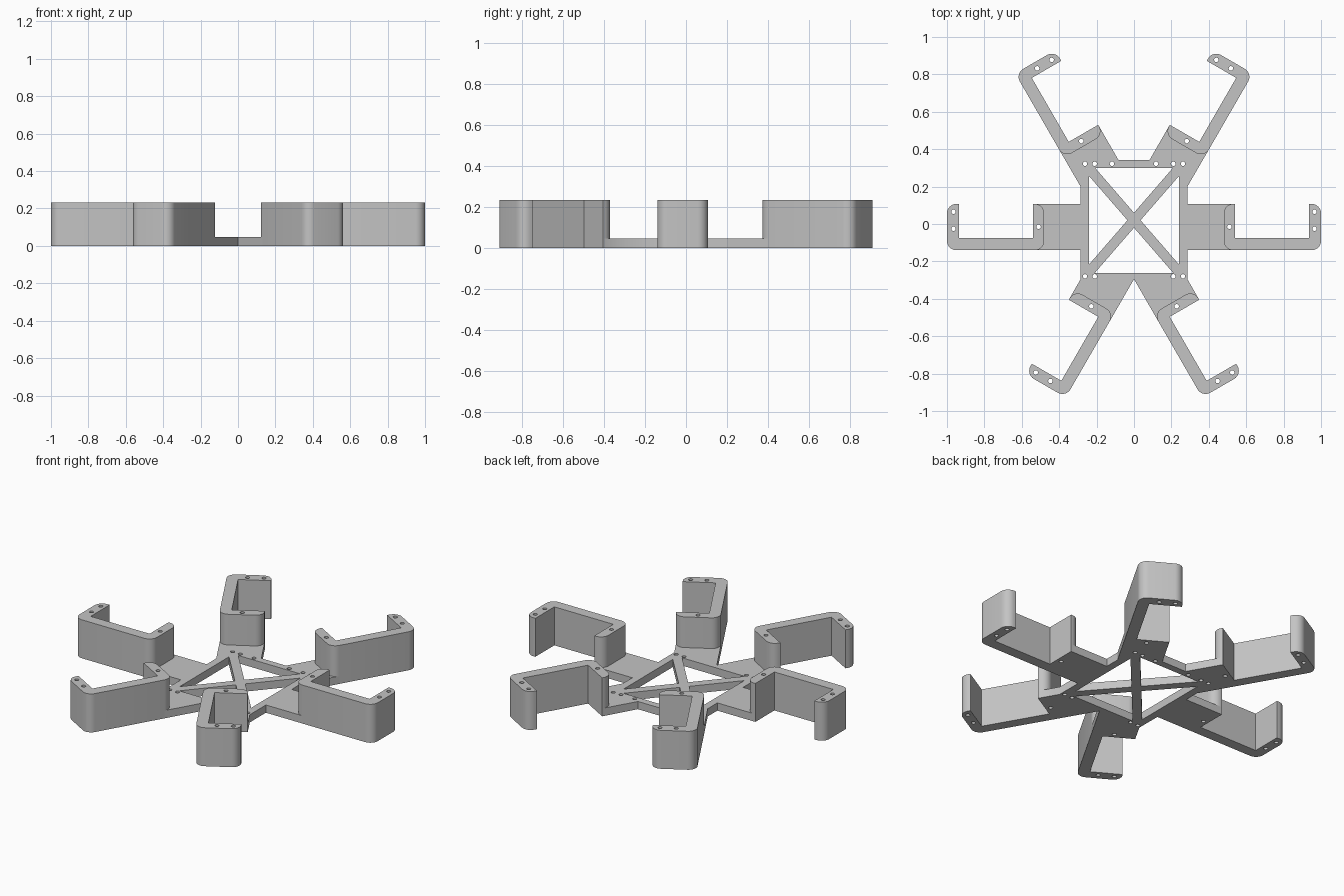
import bpy
import bmesh
from math import cos, sin, pi, radians
from mathutils import Vector

cube = bpy.data.objects.get("Cube")
if cube:
    bpy.data.objects.remove(cube, do_unlink=True)

grey = bpy.data.materials.new("grey plastic")
grey.use_nodes = True
colour = (0.55, 0.55, 0.55, 1)
grey.diffuse_color = colour
grey.node_tree.nodes["Principled BSDF"].inputs["Base Color"].default_value = colour

PLATE_H, LEG_H = 0.047, 0.233
HOLE_R, CORNER_R = 0.012, 0.05
INNER, ARM_END, OUTER = 0.48, 0.54, 1.0      # distances along a leg
LOW, HIGH, WALL = -0.14, 0.107, 0.065        # leg width limits, wall thickness


def circle(x, y, r=HOLE_R, n=16):
    return [(x + r * cos(2 * pi * i / n), y + r * sin(2 * pi * i / n)) for i in range(n)]


def fillet(corners, r, steps=8):
    """Round the right-angled corners flagged True."""
    points = []
    for i, (x, y, rounded) in enumerate(corners):
        p = Vector((x, y))
        if not rounded:
            points.append(p)
            continue
        a = (Vector(corners[i - 1][:2]) - p).normalized() * r
        b = (Vector(corners[(i + 1) % len(corners)][:2]) - p).normalized() * r
        for k in range(steps + 1):
            t = pi / 2 * k / steps
            points.append(p + a + b - b * cos(t) - a * sin(t))
    return points


def place(points, angle, dx, dy, side=1):
    """Turn leg-space points into plan positions, mirrored for side -1."""
    c, s = cos(radians(angle)), sin(radians(angle))
    return [(side * (x * c - y * s + dx), x * s + y * c + dy) for x, y in points]


def extrude_loops(name, loops, height):
    """Solid from an outline and its holes."""
    curve = bpy.data.curves.new(name + " profile", 'CURVE')
    curve.dimensions, curve.fill_mode = '2D', 'BOTH'
    curve.extrude = height / 2
    for loop in loops:
        spline = curve.splines.new('POLY')
        spline.points.add(len(loop) - 1)
        for point, (x, y) in zip(spline.points, loop):
            point.co = (x, y, 0, 1)
        spline.use_cyclic_u = True
    source = bpy.data.objects.new(name + " profile", curve)
    bpy.context.collection.objects.link(source)
    graph = bpy.context.evaluated_depsgraph_get()
    mesh = bpy.data.meshes.new_from_object(source.evaluated_get(graph))
    bpy.data.objects.remove(source, do_unlink=True)
    bpy.data.curves.remove(curve)

    bm = bmesh.new()
    bm.from_mesh(mesh)
    bmesh.ops.remove_doubles(bm, verts=bm.verts, dist=0.0001)
    bmesh.ops.translate(bm, verts=bm.verts, vec=(0, 0, height / 2))
    bmesh.ops.recalc_face_normals(bm, faces=bm.faces)
    bm.to_mesh(mesh)
    bm.free()
    mesh.materials.clear()
    mesh.materials.append(grey)
    obj = bpy.data.objects.new(name, mesh)
    bpy.context.collection.objects.link(obj)
    bpy.ops.object.select_all(action='DESELECT')
    obj.select_set(True)
    bpy.context.view_layer.objects.active = obj
    bpy.ops.object.shade_smooth_by_angle(angle=radians(30))
    return obj


# Leg placements on the +x side: angle and offset
legs = {
    "front": (-60, -0.014, 0.009),
    "middle": (0, 0, 0),
    "back": (60, 0.014, 0.009),
}

# C-shaped bracket footprint
bracket = fillet([
    (INNER, LOW, True), (OUTER, LOW, True), (OUTER, HIGH, True),
    (OUTER - WALL, HIGH, False), (OUTER - WALL, LOW + WALL, False),
    (ARM_END, LOW + WALL, False), (ARM_END, HIGH, False), (INNER, HIGH, True),
], CORNER_R)
inner_hole = circle(0.51, -0.015)
bracket_loops = [bracket, inner_hole, circle(0.965, 0.065), circle(0.965, -0.025)]

# Six tall leg brackets
for side, side_name in ((1, "left"), (-1, "right")):
    for leg_name, where in legs.items():
        loops = [place(loop, *where, side) for loop in bracket_loops]
        extrude_loops(f"{side_name}_{leg_name}_leg_bracket", loops, LEG_H)

# Base plate outline: arm ends joined by the frame edges
arm = [(ARM_END, LOW), (ARM_END, HIGH)]
FRAME_X = 0.285
half = (place(arm, *legs["front"])
        + [(FRAME_X, -0.294), (FRAME_X, LOW)] + place(arm, *legs["middle"])
        + [(FRAME_X, HIGH), (FRAME_X, 0.199)] + place(arm, *legs["back"])
        + [(0.083, 0.342)])
outline = [(0, -0.295)] + half + [(-x, y) for x, y in reversed(half)]

# Triangular openings that leave the crossed braces
plate_loops = [outline,
               [(-0.208, 0.30), (0.208, 0.30), (0, 0.06)],
               [(-0.21, -0.262), (0.21, -0.262), (0, -0.02)]]
for side in (1, -1):
    plate_loops.append([(side * 0.24, 0.256), (side * 0.24, -0.216), (side * 0.035, 0.02)])
    # Screw holes at the frame corners and under the brackets
    for x, y in ((0.262, 0.322), (0.21, 0.322), (0.118, 0.322), (0.262, -0.28), (0.21, -0.28)):
        plate_loops.append(circle(side * x, y))
    plate_loops += [place(inner_hole, *where, side) for where in legs.values()]
extrude_loops("base_plate", plate_loops, PLATE_H)
